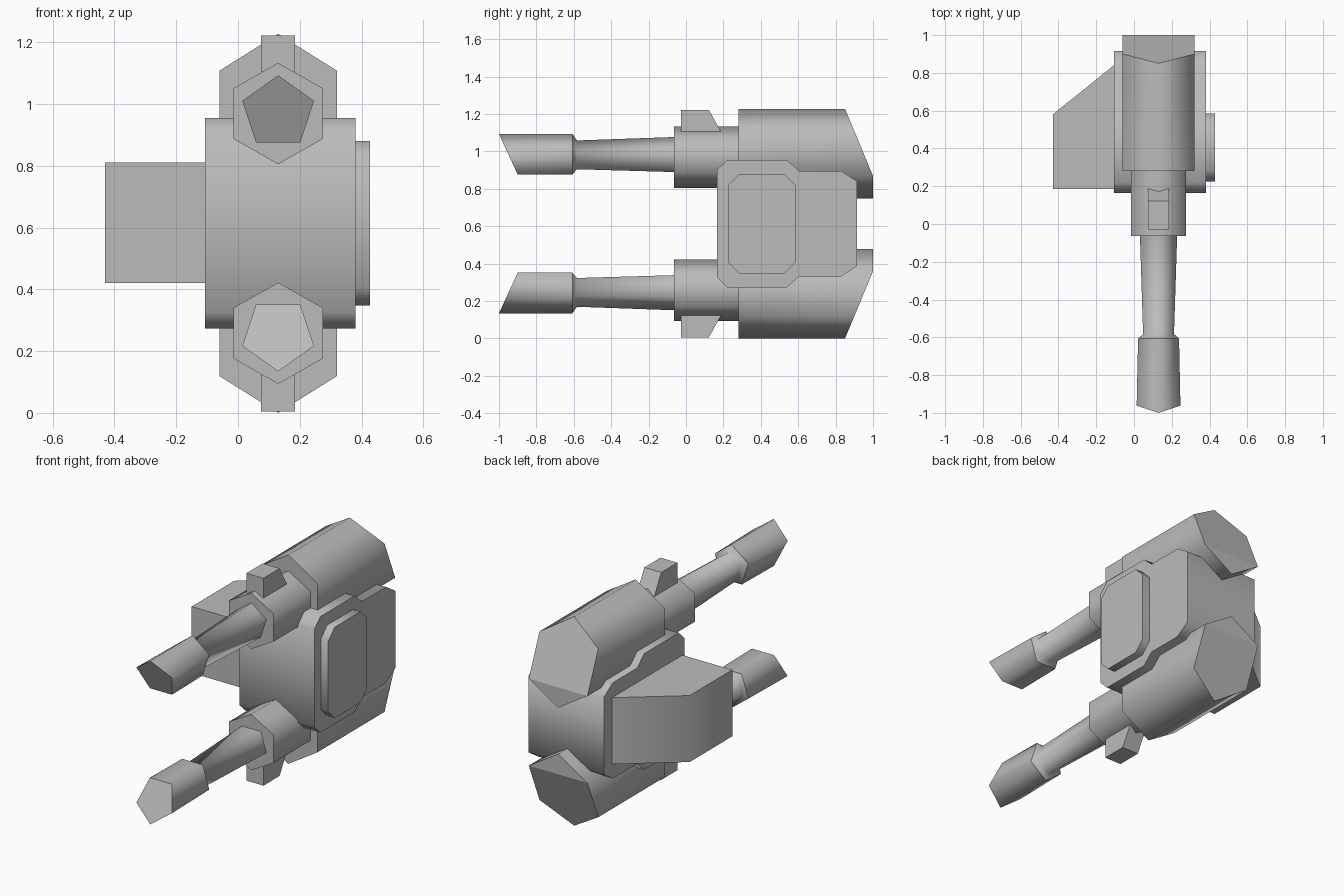
import bpy, bmesh
from math import sin, cos, radians

cube = bpy.data.objects.get("Cube")
if cube:
    bpy.data.objects.remove(cube)

GREY = bpy.data.materials.new("plain grey")
GREY.use_nodes = True
GREY.diffuse_color = (0.5, 0.5, 0.5, 1)
GREY.node_tree.nodes["Principled BSDF"].inputs["Base Color"].default_value = (0.5, 0.5, 0.5, 1)

GUN_X = 0.13      # centre line of both guns
MID_Z = 0.6135    # upper and lower guns mirror about this height


def loft(name, rings, flip=False, smooth=True, split_back=False):
    """Skin equal rings of points; side walls are smooth, end caps are flat."""
    bm = bmesh.new()
    loops = [[bm.verts.new((x, y, 2 * MID_Z - z if flip else z)) for x, y, z in ring]
             for ring in rings]
    n = len(loops[0])
    for a, b in zip(loops, loops[1:]):
        for i in range(n):
            j = (i + 1) % n
            bm.faces.new((a[i], a[j], b[j], b[i])).smooth = smooth
    bm.faces.new(loops[0])
    back = loops[-1]
    if split_back:    # the lowest corner of the rear cap stands upright
        bm.faces.new((back[2], back[3], back[4]))
        bm.faces.new((back[4], back[5], back[0], back[1], back[2]))
    else:
        bm.faces.new(back)
    bmesh.ops.recalc_face_normals(bm, faces=bm.faces)
    mesh = bpy.data.meshes.new(name)
    bm.to_mesh(mesh)
    bm.free()
    mesh.materials.append(GREY)
    obj = bpy.data.objects.new(name, mesh)
    bpy.context.collection.objects.link(obj)
    return obj


def ring(sides, rx, rz, zc, y):
    """Polygon across the gun axis, corner up; y is a number or a rule of z."""
    pts = []
    for i in range(sides):
        a = radians(360 * i / sides)
        z = zc + rz * cos(a)
        pts.append((GUN_X + rx * sin(a), y(z) if callable(y) else y, z))
    return pts


def side_prism(name, outline, x0, x1):
    """Side outline of (y, z) points pushed along x."""
    return loft(name, [[(x, y, z) for y, z in outline] for x in (x0, x1)])


def mirrored(half):
    """Close an upper half outline with its reflection below."""
    return half + [(y, 2 * MID_Z - z) for y, z in reversed(half)]


# Central body and the raised plate on its left side
side_prism("body", mirrored([(0.165, 0.9), (0.22, 0.954), (0.54, 0.954),
                             (0.605, 0.895), (0.83, 0.895), (0.915, 0.84)]), -0.107, 0.38)
side_prism("side_plate", mirrored([(0.225, 0.82), (0.285, 0.88),
                                   (0.525, 0.88), (0.585, 0.82)]), 0.37, 0.428)

# Mounting block on the right side, tapered at the back
plan = [(-0.1, 0.185), (-0.43, 0.185), (-0.43, 0.58), (-0.1, 0.845)]
mount = loft("mounting_block", [[(x, y, z) for x, y in plan] for z in (0.42, 0.81)])
mount.data.set_sharp_from_angle(angle=radians(60))


def housing_back(z):
    return min(1.0, 0.85 + (1.228 - z) * 0.15 / 0.36)


def muzzle_front(z):
    return -1.0 + (1.093 - z) * 0.1 / 0.217


# Twin guns
for place, flip in (("upper", False), ("lower", True)):
    loft(place + "_housing", [ring(6, 0.22, 0.239, 0.988, 0.28),
                              ring(6, 0.22, 0.239, 0.988, housing_back)],
         flip, split_back=True)
    loft(place + "_sleeve", [ring(6, 0.167, 0.164, 0.969, -0.063),
                             ring(6, 0.167, 0.164, 0.969, 0.3)], flip)
    loft(place + "_barrel", [ring(5, 0.114, 0.119, 0.973, -0.607),
                             ring(5, 0.086, 0.085, 0.973, -0.583),
                             ring(5, 0.104, 0.104, 0.973, -0.05)], flip)
    loft(place + "_muzzle", [ring(5, 0.122, 0.12, 0.973, muzzle_front),
                             ring(5, 0.114, 0.12, 0.973, -0.607)], flip)
    sight = [(-0.028, 1.105), (-0.028, 1.222), (0.122, 1.222), (0.187, 1.105)]
    loft(place + "_sight", [[(x, y, z) for y, z in sight]
                            for x in (GUN_X - 0.055, GUN_X + 0.055)], flip, smooth=False)
